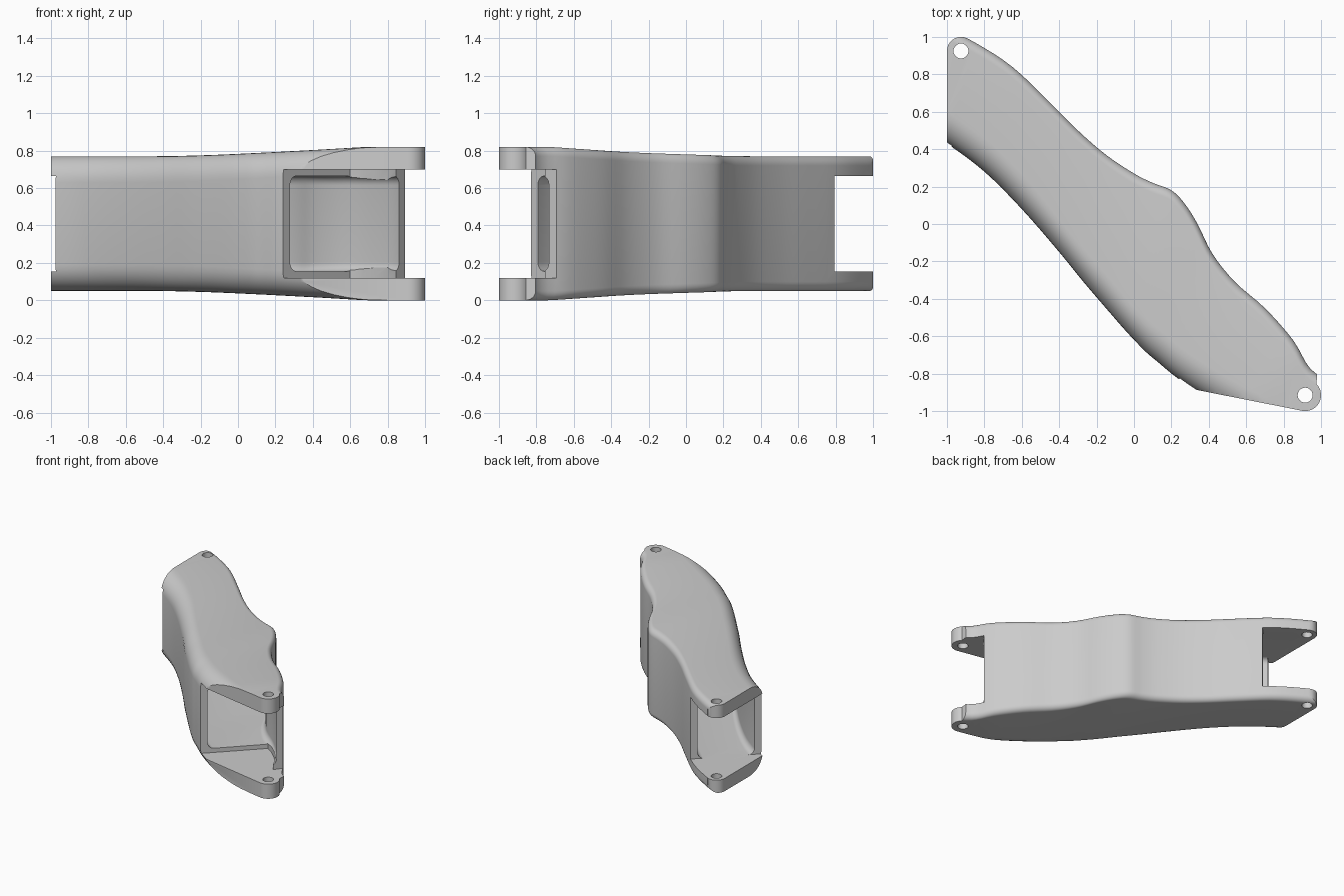
import bpy, bmesh, math
from mathutils import Vector

cube = bpy.data.objects.get("Cube")
if cube:
    bpy.data.objects.remove(cube)

MID = 0.41
GREY = (0.6, 0.6, 0.6, 1)
mat = bpy.data.materials.new("light_grey")
mat.use_nodes = True
mat.diffuse_color = GREY
mat.node_tree.nodes["Principled BSDF"].inputs["Base Color"].default_value = GREY

# Front edge (x, y) and back edge (x, y) of the arm at each station
STATIONS = [
    (-1.3, .6, -1.2, 1.1), (-1.15, .52, -1.0, 1.04), (-1, .43, -.85, .97),
    (-.8, .28, -.65, .84), (-.6, .08, -.45, .65), (-.4, -.15, -.3, .5),
    (-.27, -.31, -.15, .37), (-.15, -.45, 0, .27), (-.05, -.565, .1, .22),
    (.02, -.64, .2, .18), (.07, -.69, .27, .11), (.13, -.74, .34, 0),
    (.22, -.815, .42, -.16), (.33, -.89, .54, -.31), (.48, -.98, .7, -.45),
    (.65, -1.07, .85, -.62), (.8, -1.14, .94, -.77), (.95, -1.2, 1.06, -.86),
    (1.1, -1.26, 1.2, -1.0)]


def new_object(name, bm):
    bmesh.ops.recalc_face_normals(bm, faces=bm.faces)
    mesh = bpy.data.meshes.new(name)
    bm.to_mesh(mesh)
    bm.free()
    obj = bpy.data.objects.new(name, mesh)
    bpy.context.collection.objects.link(obj)
    mesh.materials.append(mat)
    return obj


def smooth_stations(steps=4):
    """Catmull-Rom curve through the stations."""
    rows = [Vector(r) for r in STATIONS]
    out = []
    for a, b, c, d in zip(rows, rows[1:], rows[2:], rows[3:]):
        for i in range(steps):
            t = i / steps
            out.append(b + (c - a) * t / 2 + (a * 2 - b * 5 + c * 4 - d) * t * t / 2
                       + (b * 3 - a - c * 3 + d) * t ** 3 / 2)
    return out + [rows[-2]]


def body_height(x, y):
    t = min(max(((x - y) / 2 + 0.3) / 1.1, 0), 1)
    return 0.36 + 0.05 * t ** 1.8


def loft(name, height, front_round, back_round, front_inset=0, back_inset=0, arc=8):
    """Rounded cross-sections swept along the arm; rounds are (width, height)."""
    bm = bmesh.new()
    rings = []
    for row in smooth_stations():
        front, back = Vector(row[:2]), Vector(row[2:])
        across = (back - front).normalized()
        front += across * front_inset
        back -= across * back_inset
        ring = []
        corners = [(front, 1, front_round, 1, False), (back, -1, back_round, 1, True),
                   (back, -1, back_round, -1, False), (front, 1, front_round, -1, True)]
        for edge, inward, (w, h), up, flip in corners:
            for i in range(arc + 1):
                a = math.pi / 2 * (arc - i if flip else i) / arc
                p = edge + across * inward * w * (1 - math.cos(a))
                z = MID + up * (height(p.x, p.y) - h * (1 - math.sin(a)))
                ring.append(bm.verts.new((p.x, p.y, z)))
        rings.append(ring)
    for r, s in zip(rings, rings[1:]):
        for i in range(len(r)):
            j = (i + 1) % len(r)
            bm.faces.new((r[i], r[j], s[j], s[i]))
    bm.faces.new(rings[0])
    bm.faces.new(rings[-1])
    return new_object(name, bm)


def prism(name, points, low, high):
    bm = bmesh.new()
    face = bm.faces.new([bm.verts.new((x, y, low)) for x, y in points])
    new = bmesh.ops.extrude_face_region(bm, geom=[face])["geom"]
    top = [v for v in new if isinstance(v, bmesh.types.BMVert)]
    bmesh.ops.translate(bm, verts=top, vec=(0, 0, high - low))
    return new_object(name, bm)


def arc_points(x, y, r, start, end, n=16):
    angles = [math.radians(start + (end - start) * i / n) for i in range(n + 1)]
    return [(x + r * math.cos(a), y + r * math.sin(a)) for a in angles]


def cut(target, tool, operation="DIFFERENCE"):
    mod = target.modifiers.new(tool.name, "BOOLEAN")
    mod.operation, mod.object, mod.solver = operation, tool, "EXACT"
    bpy.context.view_layer.objects.active = target
    bpy.ops.object.modifier_apply(modifier=mod.name)
    bpy.data.objects.remove(tool)


# Solid arm with a broad round on the front edge and a tight one on the back
arm = loft("link_arm", body_height, (0.15, 0.14), (0.05, 0.05))

# Trim both ends to flat faces with round lugs
plan = ([(-1, -.5)] + arc_points(-.925, .925, .075, 180, 65)
        + [(-.85, 1.2), (1.3, 1.2), (1.1, -.6), (.98, -.8)]
        + arc_points(.915, -.915, .085, 45, -100) + [(.35, -.89), (-.2, -.785)])
cut(arm, prism("plan_trim", plan, -1, 2), "INTERSECT")

# Hollow core
cut(arm, loft("core", lambda x, y: 0.255, (.05, .05), (.05, .05), .055, .06))

# Open slot between the rear lugs
cut(arm, prism("rear_slot", [(-1.6, -.21), (-.3, 1.09), (-.3, 1.6), (-1.6, 1.6)],
               .155, .665))

# Open slot between the front lugs, leaving the back wall standing
cut(arm, prism("front_slot", [
    (-.1, -1.17), (.24, -.83), (.60, -.47), (.66, -.51), (.73, -.575), (.80, -.655),
    (.845, -.755), (.89, -.695), (.96, -.6), (1.3, -.6), (1.3, -1.3)], .12, .70))

# Pivot holes through both lugs at each end
for x, y in ((-.925, .925), (.915, -.915)):
    cut(arm, prism("pivot_hole", arc_points(x, y, .04, 0, 345, 23), -1, 2))

bpy.ops.object.select_all(action="DESELECT")
arm.select_set(True)
bpy.context.view_layer.objects.active = arm
bpy.ops.object.shade_smooth_by_angle(angle=math.radians(30))
